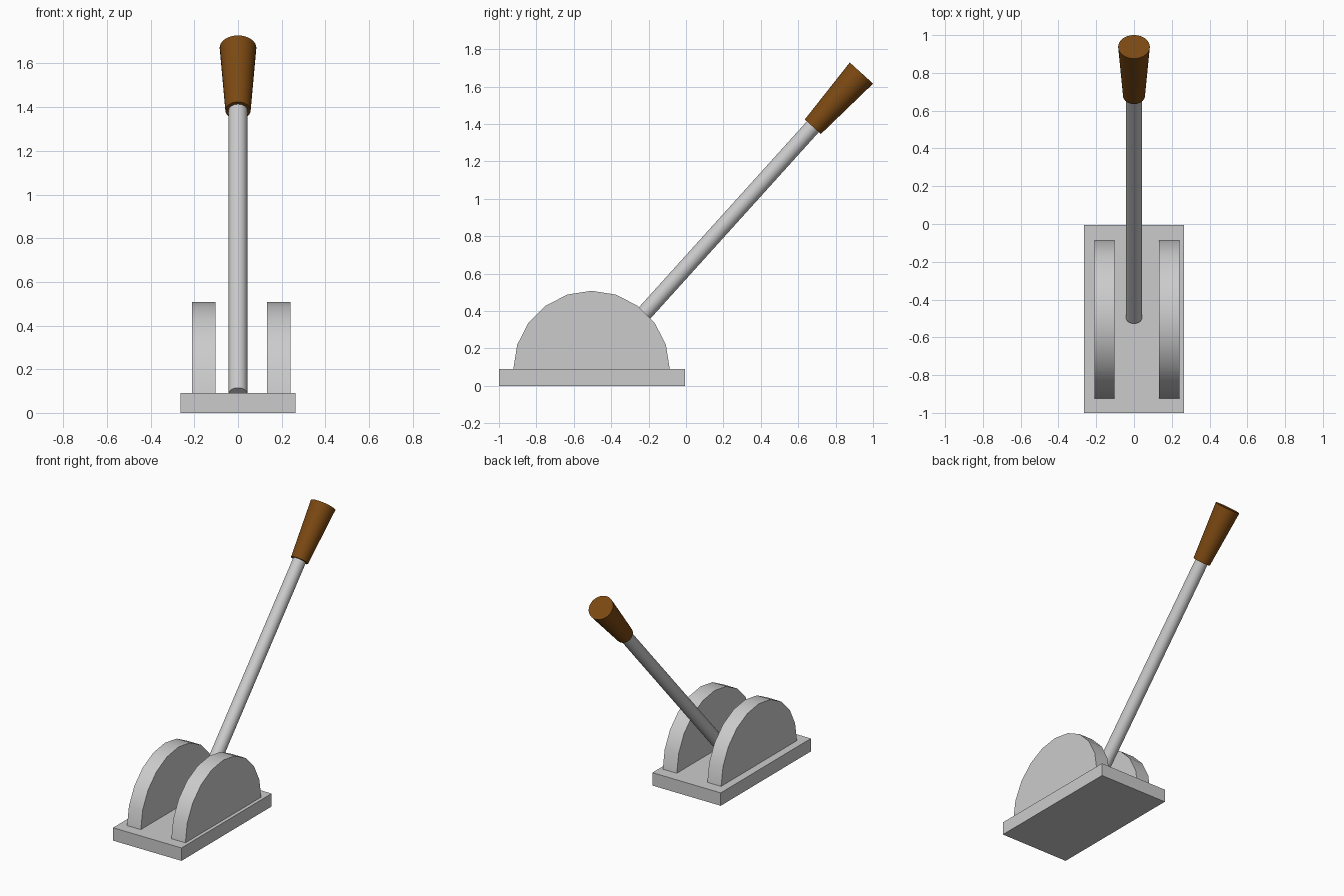
import bpy, bmesh, math
from mathutils import Vector

cube = bpy.data.objects.get("Cube")
if cube:
    bpy.data.objects.remove(cube, do_unlink=True)


def material(name, colour):
    mat = bpy.data.materials.new(name)
    mat.use_nodes = True
    mat.diffuse_color = colour
    mat.node_tree.nodes["Principled BSDF"].inputs["Base Color"].default_value = colour
    return mat


GREY = material("light grey metal", (0.6, 0.6, 0.6, 1))
BROWN = material("brown grip", (0.2, 0.066, 0.006, 1))


def shade(obj, mat):
    obj.data.materials.append(mat)
    bpy.ops.object.select_all(action="DESELECT")
    obj.select_set(True)
    bpy.context.view_layer.objects.active = obj
    bpy.ops.object.shade_smooth_by_angle(angle=math.radians(35))


def tapered_rod(name, start, end, r1, r2, mat):
    """Round bar running from start to end."""
    axis = end - start
    bpy.ops.mesh.primitive_cone_add(vertices=32, radius1=r1, radius2=r2,
                                    depth=axis.length, location=(start + end) / 2,
                                    rotation=axis.to_track_quat("Z", "Y").to_euler())
    obj = bpy.context.object
    obj.name = name
    shade(obj, mat)


def half_disc(name, x0, x1, y, z, radius, steps=10):
    """Upright half disc, extruded along x."""
    bm = bmesh.new()
    angles = [math.pi * i / steps for i in range(steps + 1)]
    face = bm.faces.new([bm.verts.new((x0, y + radius * math.cos(a), z + radius * math.sin(a)))
                         for a in angles])
    out = bmesh.ops.extrude_face_region(bm, geom=[face])
    moved = [v for v in out["geom"] if isinstance(v, bmesh.types.BMVert)]
    bmesh.ops.translate(bm, verts=moved, vec=(x1 - x0, 0, 0))
    bmesh.ops.recalc_face_normals(bm, faces=bm.faces)
    mesh = bpy.data.meshes.new(name)
    bm.to_mesh(mesh)
    bm.free()
    obj = bpy.data.objects.new(name, mesh)
    bpy.context.collection.objects.link(obj)
    shade(obj, GREY)


# Base plate
bpy.ops.mesh.primitive_cube_add(size=1, location=(0, -0.503, 0.045))
base = bpy.context.object
base.name = "base_plate"
base.scale = (0.528, 0.994, 0.09)
base.data.materials.append(GREY)

# Half-round side cheeks
half_disc("right_cheek", -0.21, -0.104, -0.505, 0.09, 0.418)
half_disc("left_cheek", 0.132, 0.24, -0.505, 0.09, 0.418)

# Tilted lever and its flared grip
foot = Vector((0, -0.495, 0.086))
neck = Vector((0, 0.678, 1.385))
tip = Vector((0, 0.938, 1.672))
tapered_rod("lever_rod", foot, neck.lerp(tip, 0.3), 0.043, 0.043, GREY)
tapered_rod("lever_grip", neck, tip, 0.058, 0.084, BROWN)
